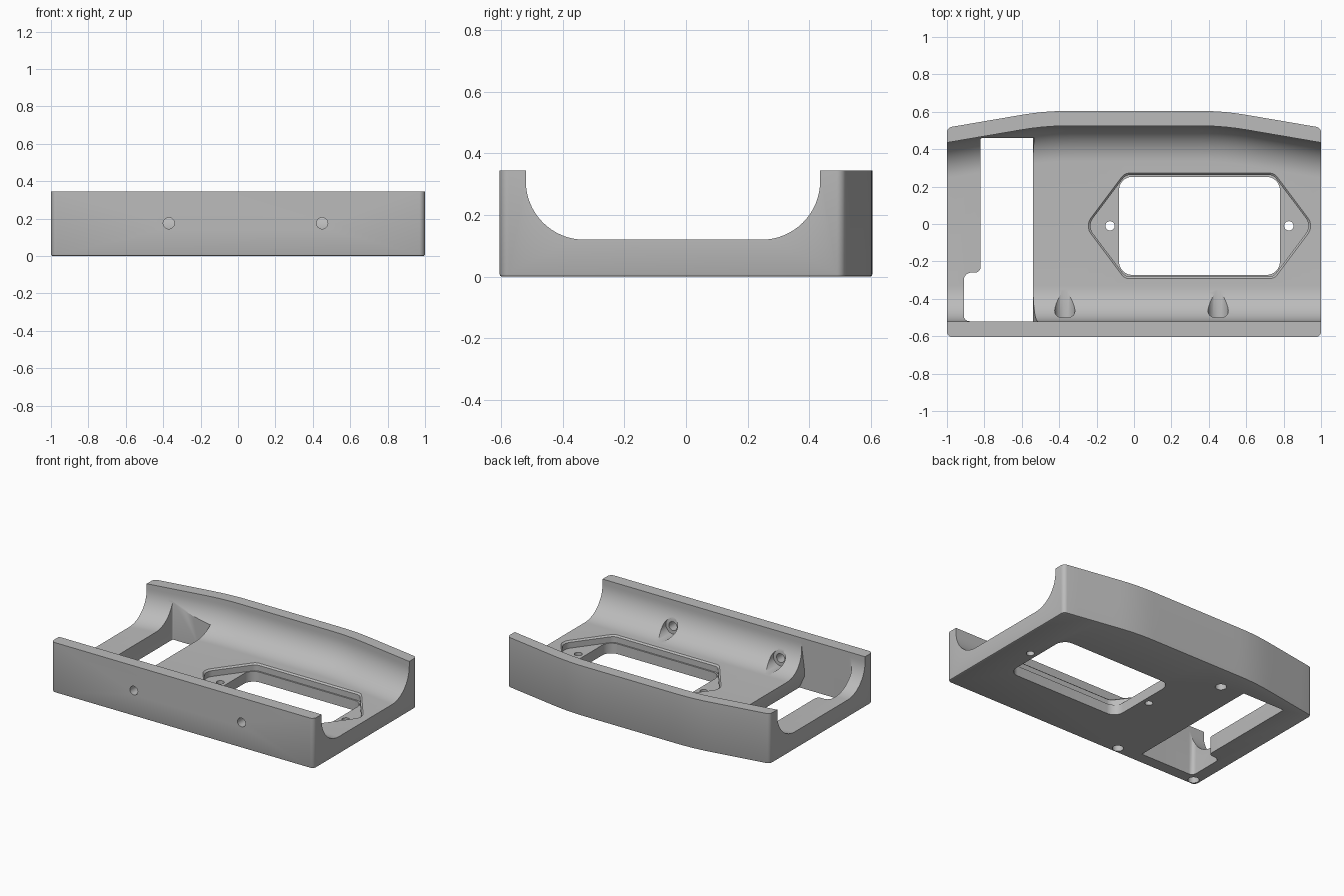
import bpy, bmesh, math
from mathutils import Vector

cube = bpy.data.objects.get("Cube")
if cube:
    bpy.data.objects.remove(cube)

HEIGHT = 0.345
FRONT, BACK = -0.605, 0.605
FLOOR, FILLET = 0.12, 0.19


def loft(name, sections):
    """Closed solid through matching rings of 3D points."""
    bm = bmesh.new()
    rings = [[bm.verts.new(p) for p in ring] for ring in sections]
    n = len(rings[0])
    for a, b in zip(rings, rings[1:]):
        for i in range(n):
            j = (i + 1) % n
            bm.faces.new((a[i], a[j], b[j], b[i]))
    bm.faces.new(rings[0])
    bm.faces.new(rings[-1])
    bmesh.ops.recalc_face_normals(bm, faces=bm.faces)
    mesh = bpy.data.meshes.new(name)
    bm.to_mesh(mesh)
    bm.free()
    obj = bpy.data.objects.new(name, mesh)
    bpy.context.collection.objects.link(obj)
    return obj


def prism(name, outline, lo, hi, axis="z"):
    """Extrude a 2D outline along z (outline xy) or y (outline xz)."""
    place = {"z": lambda p, t: (p[0], p[1], t),
             "y": lambda p, t: (p[0], t, p[1])}[axis]
    return loft(name, [[place(p, t) for p in outline] for t in (lo, hi)])


def rounded(corners, steps=8):
    """Round the corners of a polygon given as (x, y, radius)."""
    out = []
    for i, (x, y, r) in enumerate(corners):
        p = Vector((x, y))
        if r == 0:
            out.append(p)
            continue
        u = (Vector(corners[i - 1][:2]) - p).normalized()
        v = (Vector(corners[(i + 1) % len(corners)][:2]) - p).normalized()
        half = u.angle(v) / 2
        a, b = p + u * r / math.tan(half), p + v * r / math.tan(half)
        c = p + (u + v).normalized() * r / math.sin(half)
        for k in range(steps + 1):
            out.append(c + (a - c).lerp(b - c, k / steps).normalized() * r)
    return out


def circle(x, y, r, n=32):
    return [(x + r * math.cos(math.tau * k / n), y + r * math.sin(math.tau * k / n))
            for k in range(n)]


def back_drop(x):
    """How far the bowed back wall falls away towards the ends."""
    d = abs(x) - 0.35
    if d <= 0:
        return 0
    return 0.171 * (d * d / 0.5 if d < 0.25 else d - 0.125)


# Main block with a bowed back and softened bottom edge
stations = [0.9 - 0.05 * k for k in range(37)]
outline = [(-1, FRONT, 0.03), (1, FRONT, 0.03), (1, BACK - back_drop(1), 0.03)]
outline += [(x, BACK - back_drop(x), 0) for x in stations]
outline += [(-1, BACK - back_drop(1), 0.03)]
body = prism("tray_body", rounded(outline), 0, HEIGHT)
bm = bmesh.new()
bm.from_mesh(body.data)
rim = [e for e in bm.edges if all(v.co.z < 0.001 for v in e.verts)]
bmesh.ops.bevel(bm, geom=rim, offset=0.008, segments=2, profile=0.5, affect='EDGES')
bm.to_mesh(body.data)
bm.free()


# Trough with coved sides, following the bowed back
def trough_section(x):
    yb, yf = BACK - 0.08 - back_drop(x), FRONT + 0.085
    top = FLOOR + FILLET
    arc = [math.pi / 2 * k / 16 for k in range(17)]
    ring = [(x, yb, 0.6)]
    ring += [(x, yb - FILLET + FILLET * math.cos(a), top - FILLET * math.sin(a)) for a in arc]
    ring += [(x, yf + FILLET - FILLET * math.sin(a), top - FILLET * math.cos(a)) for a in arc]
    return ring + [(x, yf, 0.6)]


cutters = [loft("trough_cutter", [trough_section(-1.05 + 0.05 * k) for k in range(43)])]

# Side slot: stepped opening plus its slanted inner wall
slot = rounded([(-0.91, -0.52, 0.03), (-0.58, -0.52, 0), (-0.58, 0.46, 0),
                (-0.82, 0.46, 0.01), (-0.82, -0.26, 0.03), (-0.91, -0.26, 0.04)])
cutters.append(prism("slot_cutter", slot, -0.1, 0.5))
slant = [(-0.62, -0.1), (-0.5, -0.1), (-0.5, 0), (-0.54, 0.09), (-0.54, FLOOR),
         (-0.51, HEIGHT), (-0.51, 0.5), (-0.62, 0.5)]
cutters.append(prism("slot_wall_cutter", slant, -0.52, 0.46, "y"))

# Socket: six-sided recess, rounded window, screw holes
MID_X, MID_Y = 0.35, -0.01


def hexagon(grow):
    side, half, tip = 0.395 + grow * 0.55, 0.272 + grow, 0.60 + grow * 1.2
    pts = [(-tip, 0, 0.07), (-side, -half, 0.05), (side, -half, 0.05),
           (tip, 0, 0.07), (side, half, 0.05), (-side, half, 0.05)]
    return rounded([(MID_X + x, MID_Y + y, r) for x, y, r in pts])


levels = [(0, FLOOR - 0.05), (0, FLOOR - 0.01), (0.01, FLOOR), (0.01, FLOOR + 0.03)]
cutters.append(loft("recess_cutter", [[(p.x, p.y, z) for p in hexagon(g)] for g, z in levels]))
window = rounded([(MID_X + sx * 0.43, MID_Y + sy * 0.262, 0.07)
                  for sx, sy in ((-1, -1), (1, -1), (1, 1), (-1, 1))])
cutters.append(prism("window_cutter", window, -0.1, 0.2))
for side in (-1, 1):
    cutters.append(prism("screw_cutter", circle(MID_X + side * 0.478, MID_Y, 0.025), -0.1, 0.2))

# Front wall holes with wider inner seats
for x in (-0.37, 0.45):
    cutters.append(prism("front_hole_cutter", circle(x, 0.175, 0.03), -0.7, -0.3, "y"))
    cutters.append(prism("front_seat_cutter", circle(x, 0.175, 0.054), -0.5, -0.25, "y"))

# Shallow sockets in the underside
for x, y in ((-0.34, -0.56), (-0.95, -0.56), (-0.34, 0.43)):
    cutters.append(prism("base_socket_cutter", circle(x, y, 0.035), -0.05, 0.06))

bpy.ops.object.select_all(action='DESELECT')
bpy.context.view_layer.objects.active = body
body.select_set(True)
for cutter in cutters:
    cutter.hide_render = True
    mod = body.modifiers.new(cutter.name, 'BOOLEAN')
    mod.operation, mod.solver, mod.object = 'DIFFERENCE', 'EXACT', cutter
    bpy.ops.object.modifier_apply(modifier=mod.name)
    bpy.data.objects.remove(cutter)

# Plain grey finish
grey = bpy.data.materials.new("plain_grey")
grey.use_nodes = True
colour = (0.5, 0.5, 0.5, 1)
grey.diffuse_color = colour
grey.node_tree.nodes["Principled BSDF"].inputs["Base Color"].default_value = colour
body.data.materials.clear()
body.data.materials.append(grey)
bpy.ops.object.shade_smooth_by_angle(angle=math.radians(30))
